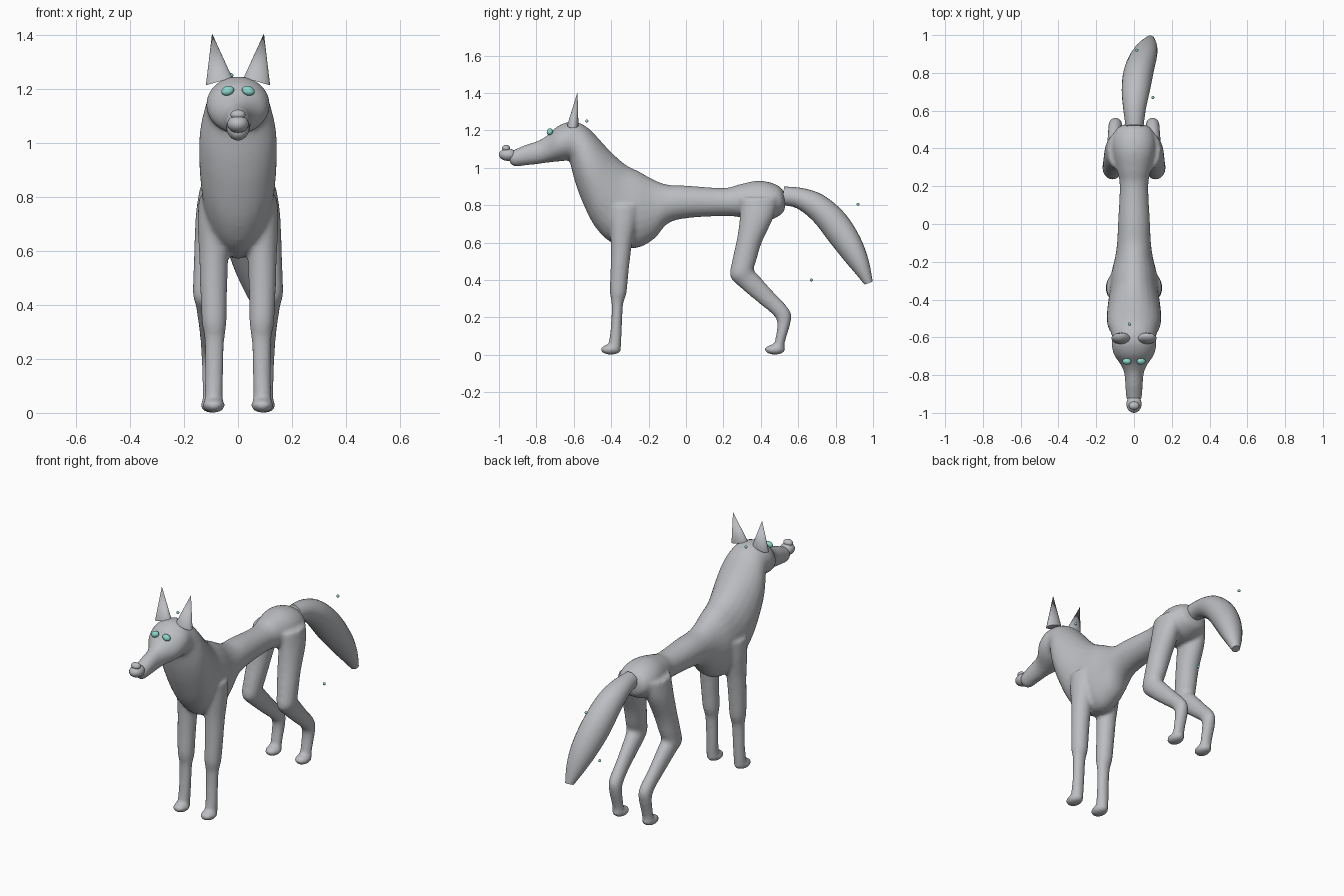
import bpy, bmesh, math
from mathutils import Vector, Matrix


def material(name, rgb):
    m = bpy.data.materials.new(name)
    m.diffuse_color = (*rgb, 1)
    return m


GREY = material("grey coat", (0.50, 0.51, 0.53))
TEAL = material("teal", (0.26, 0.68, 0.60))


def finish(name, bm, mat):
    bmesh.ops.recalc_face_normals(bm, faces=bm.faces)
    me = bpy.data.meshes.new(name)
    bm.to_mesh(me)
    bm.free()
    ob = bpy.data.objects.new(name, me)
    bpy.context.collection.objects.link(ob)
    me.materials.append(mat)
    for p in me.polygons:
        p.use_smooth = True
    bpy.context.view_layer.objects.active = ob
    ob.select_set(True)
    bpy.ops.object.shade_smooth_by_angle(angle=math.radians(50))
    ob.select_set(False)
    return ob


def spline(rows, steps=4):
    """Smoothly subdivide a list of equal-length rows."""
    p = [Vector(r) for r in rows]
    out = []
    for i in range(len(p) - 1):
        a, b, c, d = p[max(i - 1, 0)], p[i], p[i + 1], p[min(i + 2, len(p) - 1)]
        for k in range(steps):
            t = k / steps
            out.append(0.5 * (2 * b + (c - a) * t + (2 * a - 5 * b + 4 * c - d) * t * t
                              + (3 * b - a - 3 * c + d) * t ** 3))
    return out + [p[-1]]


def loft(bm, rows, side=1, n=24):
    """Rows: y, z of one edge, y, z of the other edge, half width, x centre."""
    rings = []
    for y1, z1, y2, z2, w, x in spline(rows):
        ring = []
        for i in range(n):
            a = 2 * math.pi * i / n
            c = math.cos(a)
            ring.append(bm.verts.new((side * (x + w * math.sin(a)),
                                      (y1 + y2) / 2 + c * (y1 - y2) / 2,
                                      (z1 + z2) / 2 + c * (z1 - z2) / 2)))
        rings.append(ring)
    for r, s in zip(rings, rings[1:]):
        for i in range(n):
            j = (i + 1) % n
            bm.faces.new((r[i], r[j], s[j], s[i]))
    bm.faces.new(rings[0][::-1])
    bm.faces.new(rings[-1])


def ball(bm, loc, rad, rot=None):
    m = Matrix.Translation(loc) @ (rot or Matrix()) @ Matrix.Diagonal((*rad, 1))
    bmesh.ops.create_uvsphere(bm, u_segments=24, v_segments=14, radius=1, matrix=m)


# Torso, neck and head profile: back edge, belly edge, half width
TORSO = [(.53, .86, .53, .79, .04), (.50, .90, .515, .755, .09), (.44, .925, .45, .72, .115),
         (.37, .93, .37, .715, .112), (.28, .91, .29, .735, .09), (.20, .892, .20, .742, .076),
         (0, .905, 0, .73, .085), (-.10, .91, -.10, .70, .09), (-.18, .94, -.17, .62, .10),
         (-.25, .98, -.27, .57, .12), (-.32, 1.015, -.40, .60, .13), (-.38, 1.065, -.49, .69, .14),
         (-.43, 1.115, -.555, .82, .145), (-.475, 1.165, -.595, .93, .14),
         (-.52, 1.21, -.625, 1.04, .122), (-.57, 1.24, -.645, 1.037, .116),
         (-.63, 1.245, -.665, 1.035, .118), (-.69, 1.22, -.70, 1.032, .105),
         (-.74, 1.175, -.745, 1.027, .072), (-.79, 1.145, -.79, 1.02, .052),
         (-.86, 1.122, -.86, 1.012, .046), (-.91, 1.10, -.92, 1.008, .042),
         (-.94, 1.09, -.945, 1.03, .03)]

# Legs: front edge, rear edge, half width, x centre
FRONT_LEG = [(-.42, .80, -.25, .80, .06, .085), (-.41, .70, -.265, .70, .06, .09),
             (-.402, .58, -.29, .58, .054, .09), (-.404, .45, -.306, .45, .05, .09),
             (-.408, .34, -.318, .33, .046, .088), (-.398, .27, -.336, .27, .037, .087),
             (-.402, .15, -.342, .15, .034, .088), (-.412, .07, -.346, .06, .034, .09),
             (-.41, .02, -.352, .02, .034, .09)]
HIND_LEG = [(.29, .84, .49, .84, .055, .085), (.288, .74, .47, .74, .064, .092),
            (.272, .62, .405, .60, .062, .10), (.246, .50, .375, .50, .056, .11),
            (.236, .42, .362, .455, .052, .115), (.285, .365, .385, .428, .046, .11),
            (.40, .268, .475, .328, .037, .105), (.468, .212, .55, .245, .037, .10),
            (.488, .165, .562, .185, .036, .098), (.475, .07, .53, .07, .033, .098),
            (.47, .02, .525, .02, .034, .098)]

bm = bmesh.new()
loft(bm, [(*r, 0) for r in TORSO])
for s in (-1, 1):
    loft(bm, FRONT_LEG, s)
    loft(bm, HIND_LEG, s)
    ball(bm, (s * .09, -.402, .028), (.042, .056, .028))
    ball(bm, (s * .098, .475, .028), (.042, .056, .028))
body = finish("body", bm, GREY)
mod = body.modifiers.new("blend", 'REMESH')
mod.mode = 'VOXEL'
mod.voxel_size = 0.01
mod.use_smooth_shade = True
mod = body.modifiers.new("soften", 'SMOOTH')
mod.factor = 0.5
mod.iterations = 8

# Bushy tail, swung a little to one side
bm = bmesh.new()
loft(bm, [(.525, .90, .51, .80, .047, .003), (.63, .89, .59, .785, .06, .003),
          (.74, .85, .68, .715, .075, .01), (.85, .755, .77, .60, .08, .025),
          (.93, .63, .85, .50, .072, .05), (.975, .51, .91, .43, .052, .07),
          (.998, .392, .955, .375, .024, .085)])
finish("tail", bm, GREY)

# Muzzle tip and nose
bm = bmesh.new()
ball(bm, (0, -.952, 1.07), (.04, .048, .033))
finish("muzzle_tip", bm, GREY)
bm = bmesh.new()
ball(bm, (0, -.962, 1.104), (.028, .022, .019))
finish("nose", bm, GREY)

# Pointed ears and eyes
for s, side in ((-1, "left"), (1, "right")):
    bm = bmesh.new()
    base, tip = [], bm.verts.new((s * .096, -.58, 1.405))
    for i in range(32):
        a = 2 * math.pi * i / 32
        c = math.cos(a)
        base.append(bm.verts.new((s * (.07 + .049 * c), -.605 + .03 * math.sin(a), 1.227 - .014 * c)))
    for i in range(32):
        bm.faces.new((base[i], base[(i + 1) % 32], tip))
    bm.faces.new(base)
    finish(side + "_ear", bm, GREY)
    bm = bmesh.new()
    rot = Matrix.Rotation(s * .3, 4, 'Y') @ Matrix.Rotation(-.6, 4, 'X')
    ball(bm, (s * .038, -.728, 1.193), (.024, .016, .018), rot)
    finish(side + "_eye", bm, TEAL)

# Small floating marker beads
for i, loc in enumerate([(-.025, -.53, 1.25), (.015, .92, .805), (.10, .67, .40)]):
    bm = bmesh.new()
    ball(bm, loc, (.008, .008, .008))
    finish("bead_%d" % (i + 1), bm, TEAL)
